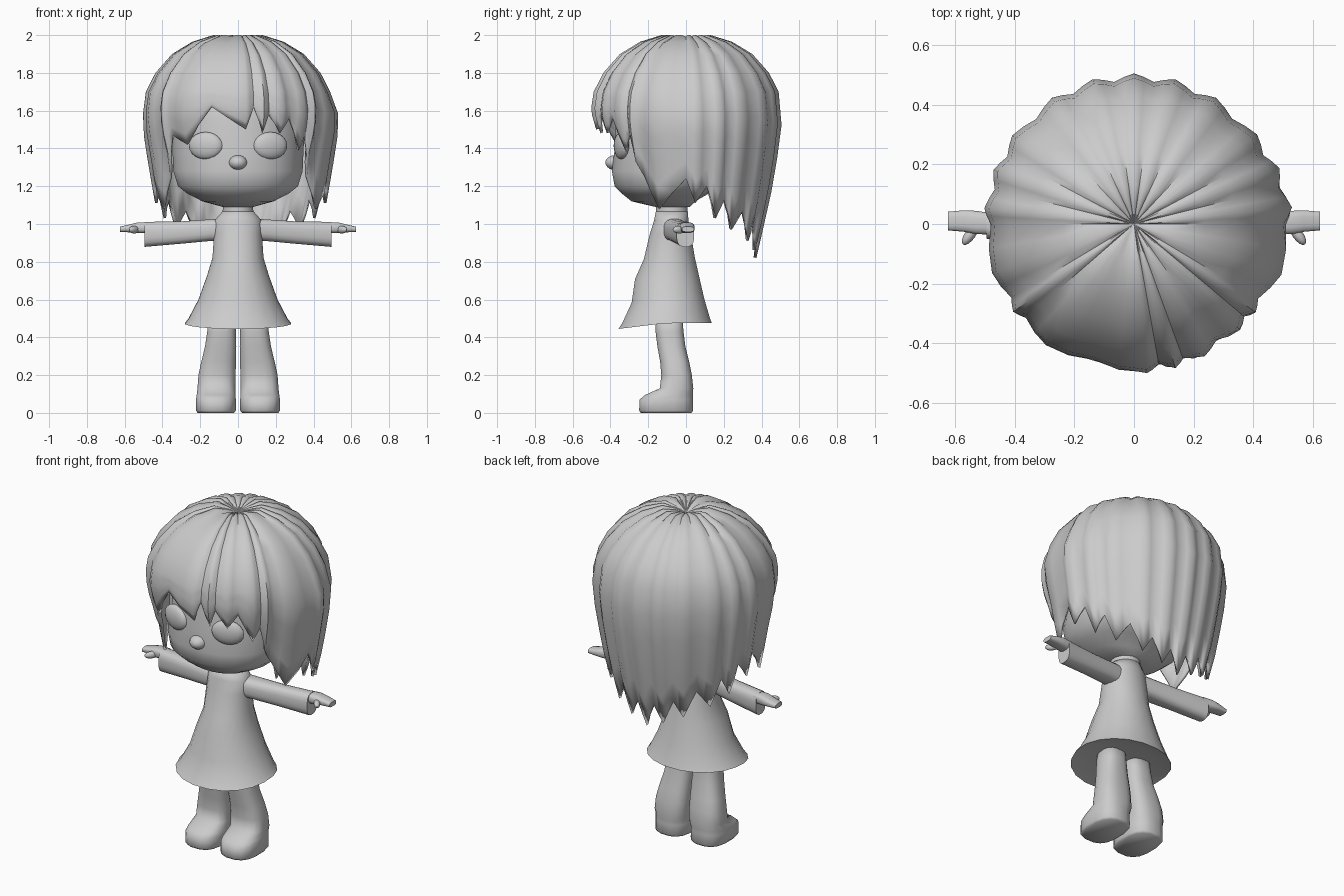
import bpy, bmesh, math

if "Cube" in bpy.data.objects:
    bpy.data.objects.remove(bpy.data.objects["Cube"])

grey = bpy.data.materials.new("plain_grey")
grey.diffuse_color = (0.6, 0.6, 0.6, 1)
grey.use_nodes = True
grey.node_tree.nodes["Principled BSDF"].inputs["Base Color"].default_value = grey.diffuse_color


def finish(name, bm, mirror=False, angle=40):
    bmesh.ops.recalc_face_normals(bm, faces=bm.faces)
    me = bpy.data.meshes.new(name)
    bm.to_mesh(me)
    bm.free()
    me.materials.append(grey)
    ob = bpy.data.objects.new(name, me)
    bpy.context.collection.objects.link(ob)
    bpy.ops.object.select_all(action='DESELECT')
    bpy.context.view_layer.objects.active = ob
    ob.select_set(True)
    bpy.ops.object.shade_smooth_by_angle(angle=math.radians(angle))
    if mirror:
        ob.modifiers.new("mirror", 'MIRROR').use_mirror_merge = False
    return ob


def loft(name, rings, n=16, axis='z', power=2.0, tilt=0.0, mirror=False, angle=75):
    """Rings are (position on axis, centre a, centre b, radius a, radius b)."""
    bm = bmesh.new()
    loops = []
    for i, (p, ca, cb, ra, rb) in enumerate(rings):
        loop = []
        for k in range(n):
            t = 2 * math.pi * (k + 0.5) / n
            c, s = math.cos(t), math.sin(t)
            a = ca + ra * math.copysign(abs(c) ** (2 / power), c)
            b = cb + rb * math.copysign(abs(s) ** (2 / power), s)
            lean = tilt * min(0, b - cb) * (1 - i / (len(rings) - 1))
            loop.append(bm.verts.new((a, b, p + lean) if axis == 'z' else (p, a, b)))
        loops.append(loop)
    for lo, hi in zip(loops, loops[1:]):
        for k in range(n):
            j = (k + 1) % n
            bm.faces.new((lo[k], lo[j], hi[j], hi[k]))
    bm.faces.new(loops[0])
    bm.faces.new(loops[-1])
    return finish(name, bm, mirror, angle)


def ellipsoid(name, loc, scale, turn=0.0, mirror=False):
    bm = bmesh.new()
    bmesh.ops.create_uvsphere(bm, u_segments=16, v_segments=10, radius=1)
    for v in bm.verts:
        x, y, z = (v.co[i] * scale[i] for i in range(3))
        v.co = (loc[0] + x * math.cos(turn) - y * math.sin(turn),
                loc[1] + x * math.sin(turn) + y * math.cos(turn), loc[2] + z)
    return finish(name, bm, mirror)


# Head with a flat jaw, nose and bulging eyes
loft("head", [
    (1.09, 0, -0.07, 0.08, 0.09), (1.12, 0, -0.12, 0.19, 0.17),
    (1.16, 0, -0.11, 0.27, 0.23), (1.20, 0, -0.09, 0.32, 0.29),
    (1.28, 0, -0.06, 0.345, 0.335), (1.40, 0, -0.02, 0.35, 0.36),
    (1.55, 0, 0, 0.36, 0.375), (1.70, 0, 0, 0.33, 0.34),
    (1.82, 0, 0, 0.2, 0.2), (1.87, 0, 0, 0.06, 0.06)], n=24, power=2.15)
ellipsoid("nose", (0, -0.372, 1.325), (0.05, 0.055, 0.04))
ellipsoid("eye", (0.172, -0.342, 1.415), (0.093, 0.032, 0.072), 0.3, True)

# Neck and flared dress with a leaning hem
loft("neck", [(1.0, 0, -0.075, 0.085, 0.085), (1.14, 0, -0.075, 0.08, 0.085)])
loft("dress", [
    (0.49, 0, -0.11, 0.2, 0.18), (0.475, 0, -0.11, 0.285, 0.25),
    (0.50, 0, -0.105, 0.265, 0.235), (0.60, 0, -0.095, 0.212, 0.195),
    (0.72, 0, -0.1, 0.168, 0.172), (0.82, 0, -0.088, 0.137, 0.137),
    (0.95, 0, -0.083, 0.128, 0.11), (1.02, 0, -0.078, 0.125, 0.092),
    (1.065, 0, -0.075, 0.085, 0.086)], n=20, tilt=0.14, power=2.1, angle=120)

# Sleeves, hands and thumbs
loft("sleeve", [
    (0.08, -0.065, 0.97, 0.06, 0.06), (0.15, -0.055, 0.967, 0.058, 0.058),
    (0.30, -0.03, 0.955, 0.05, 0.06), (0.495, -0.003, 0.945, 0.047, 0.067),
    (0.495, -0.003, 0.945, 0.035, 0.05)], axis='x', power=2.8, mirror=True)
loft("hand", [
    (0.47, 0.0, 0.98, 0.036, 0.03), (0.53, 0.005, 0.98, 0.04, 0.029),
    (0.57, 0.01, 0.977, 0.037, 0.022), (0.625, 0.01, 0.972, 0.032, 0.014)],
    n=12, axis='x', power=3, mirror=True)
ellipsoid("thumb", (0.55, -0.035, 0.97), (0.042, 0.018, 0.02), -0.95, True)

# Legs running into chunky shoes
loft("leg", [
    (0.0, 0.117, -0.105, 0.098, 0.136), (0.012, 0.117, -0.105, 0.107, 0.145),
    (0.07, 0.117, -0.105, 0.107, 0.143),
    (0.095, 0.116, -0.09, 0.104, 0.128), (0.13, 0.114, -0.05, 0.102, 0.09),
    (0.20, 0.111, -0.05, 0.1, 0.082), (0.27, 0.103, -0.06, 0.093, 0.078),
    (0.35, 0.092, -0.077, 0.084, 0.075), (0.43, 0.087, -0.087, 0.077, 0.075),
    (0.52, 0.085, -0.09, 0.07, 0.07)], power=2.7, mirror=True, angle=100)

# Hair: alternating notches and tips round the head (degrees from front, height)
side = [(59, 1.25), (71, 1.08), (90, 1.24), (96, 1.11), (104, 1.2), (111, 1.03),
        (118, 1.13), (126, 0.97), (137, 1.07), (147, 0.91), (155, 1.0),
        (164, 0.86), (172, 0.96)]
fringe = [(-54, 1.33), (-49, 1.47), (-36, 1.42), (-17, 1.62), (5, 1.5), (10, 1.62),
          (16, 1.48), (20, 1.58), (28, 1.48), (35, 1.56), (45, 1.39), (50, 1.47),
          (54, 1.33)]
keys = fringe + side + [(180, 0.82)] + [(360 - a, z) for a, z in reversed(side)]
edge = [(0.0, 1.96), (0.06, 1.985), (0.13, 2.0), (0.24, 1.965), (0.345, 1.9),
        (0.43, 1.8), (0.48, 1.7)]
fall = [(1.7, 0.48), (1.6, 0.495), (1.5, 0.495), (1.3, 0.465), (1.1, 0.43),
        (1.0, 0.405), (0.8, 0.36)]


def radius(z, t):
    for (z0, r0), (z1, r1) in zip(fall, fall[1:]):
        if z >= z1:
            break
    r = r0 + (r1 - r0) * (z0 - z) / (z0 - z1)
    # Tuck the fringe in and swell the right side lock
    tuck = min(0.07, 0.28 * max(0, 1.6 - z)) * max(0, math.cos(t)) ** 1.5
    swell = 0.03 * max(0, math.sin(t)) ** 8 * min(1, (1.7 - z) * 8)
    return r - tuck + swell


# Each lock steps outward toward its tip, giving a ragged outline
columns = []
for i, (a, z) in enumerate(keys):
    b, w = keys[(i + 1) % len(keys)]
    b += 360 if b < a else 0
    bump = 0.022 if i % 2 == 0 else -0.026
    columns += [(a, z, bump), ((a + b) / 2, (z + w) / 2, 0.0)]

bm = bmesh.new()
crown = bm.verts.new((0, 0, edge[0][1]))
strands = []
for a, low, bump in columns:
    t = math.radians(a)
    rows = list(edge[1:])
    for k in range(1, 6):
        z = 1.7 + (low - 1.7) * k / 5
        rows.append((radius(z, t), z))
    strand = []
    for k, (r, z) in enumerate(rows):
        r *= 1 + bump * min(1, (k + 1) / 5)
        dip = 0.3 * min(0, bump) if k < 4 else 0
        strand.append(bm.verts.new((r * math.sin(t), -r * math.cos(t), z + dip)))
    strands.append(strand)
for i, s in enumerate(strands):
    q = strands[(i + 1) % len(strands)]
    bm.faces.new((crown, s[0], q[0]))
    for k in range(len(s) - 1):
        bm.faces.new((s[k], s[k + 1], q[k + 1], q[k]))
hair = finish("hair", bm, angle=50)
shell = hair.modifiers.new("thickness", 'SOLIDIFY')
shell.thickness = 0.015
shell.offset = -1
